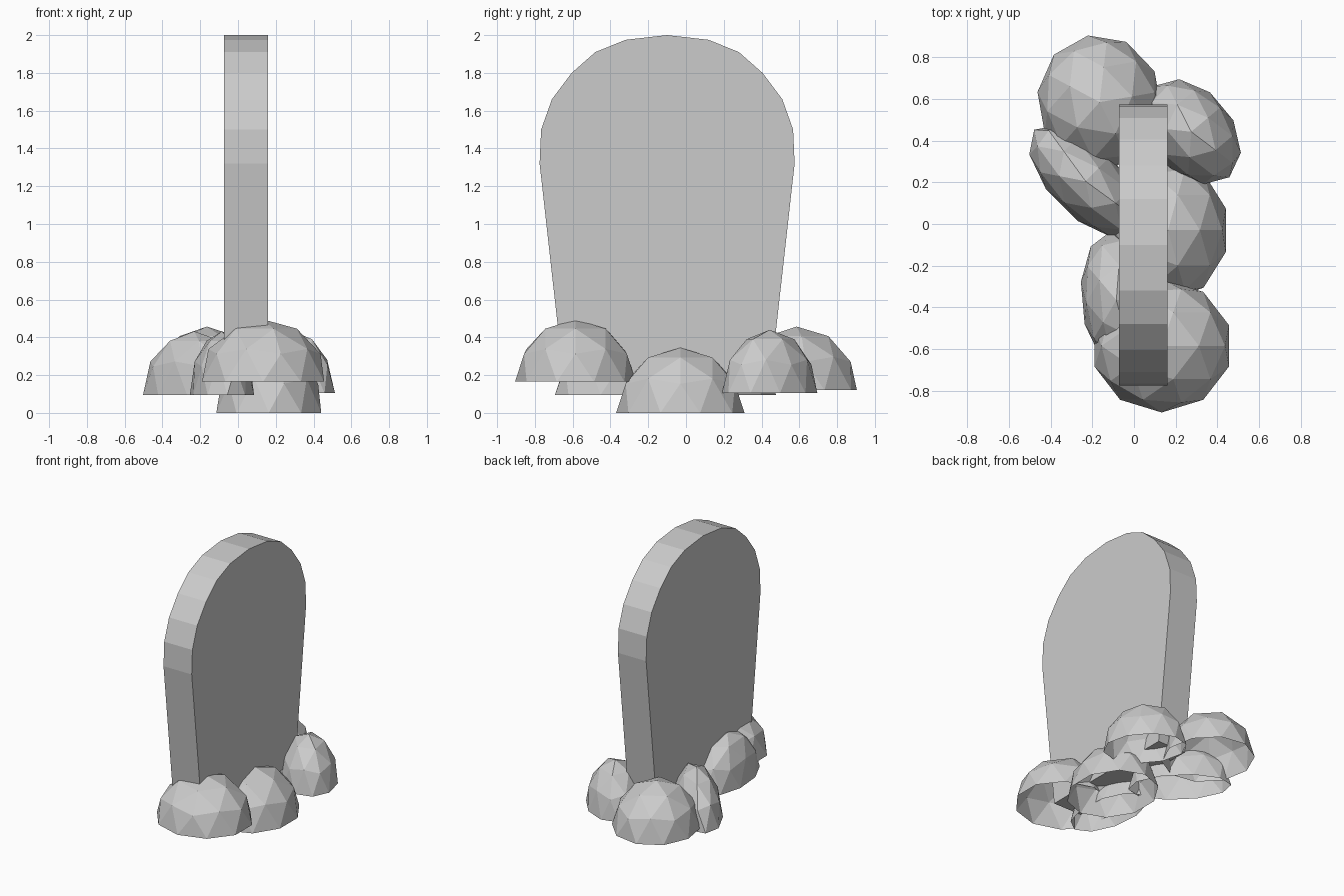
import bpy, bmesh
from math import radians

if "Cube" in bpy.data.objects:
    bpy.data.objects.remove(bpy.data.objects["Cube"])


def make_object(name, bm):
    mesh = bpy.data.meshes.new(name)
    bm.to_mesh(mesh)
    bm.free()
    obj = bpy.data.objects.new(name, mesh)
    bpy.context.collection.objects.link(obj)
    return obj


# Standing stone: tapered slab with a faceted round top, mirrored about y = -0.1
half = [(0.55, 0.2), (0.675, 1.32), (0.667, 1.50), (0.61, 1.66),
        (0.505, 1.80), (0.38, 1.91), (0.22, 1.975)]
mid_y, x0, x1 = -0.1, -0.073, 0.16
outline = half + [(0, 2.0)] + [(-y, z) for y, z in reversed(half)]
bm = bmesh.new()
face = bm.faces.new([bm.verts.new((x0, mid_y + y, z)) for y, z in outline])
res = bmesh.ops.extrude_face_region(bm, geom=[face])
bmesh.ops.translate(bm, vec=(x1 - x0, 0, 0),
                    verts=[v for v in res["geom"] if isinstance(v, bmesh.types.BMVert)])
bmesh.ops.recalc_face_normals(bm, faces=bm.faces)
make_object("standing_stone", bm)


# Base rocks: open half icospheres, scaled and turned
def rock(name, loc, scale, turn):
    bm = bmesh.new()
    bmesh.ops.create_icosphere(bm, subdivisions=2, radius=1)
    bmesh.ops.delete(bm, geom=[v for v in bm.verts if v.co.z < -0.01], context='VERTS')
    obj = make_object(name, bm)
    obj.location = loc
    obj.scale = scale
    obj.rotation_euler.z = radians(turn)


rock("front_rock", (0.133, -0.585, 0.165), (0.34, 0.32, 0.33), 0)
rock("right_rock", (0.163, -0.03, 0.0), (0.292, 0.34, 0.345), 0)
rock("back_left_rock", (-0.165, 0.585, 0.12), (0.30, 0.325, 0.337), 10)
rock("back_right_rock", (0.275, 0.443, 0.105), (0.20, 0.285, 0.335), 40)
rock("left_rock", (-0.232, 0.205, 0.095), (0.17, 0.35, 0.337), 45)
rock("front_left_rock", (-0.085, -0.365, 0.095), (0.17, 0.33, 0.337), 5)
